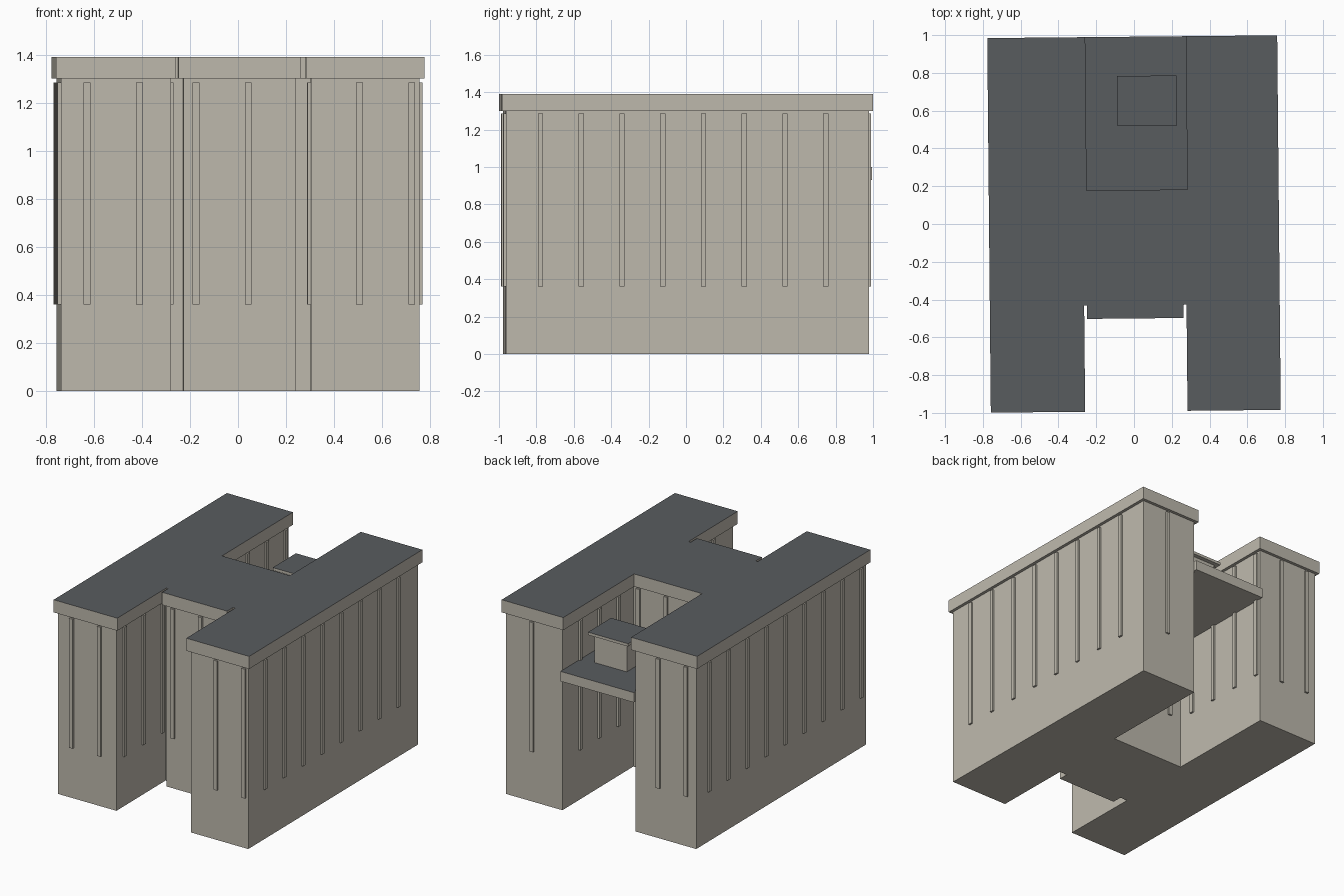
import bpy, bmesh, math
from mathutils import Vector, Matrix

if "Cube" in bpy.data.objects:
    bpy.data.objects.remove(bpy.data.objects["Cube"])

TURN = Matrix.Rotation(0.0095, 4, 'Z')   # building sits slightly askew


def material(name, rgb):
    m = bpy.data.materials.new(name)
    m.diffuse_color = (*rgb, 1)
    m.use_nodes = True
    m.node_tree.nodes["Principled BSDF"].inputs["Base Color"].default_value = m.diffuse_color
    return m


STONE = material("warm_stone", (0.515, 0.485, 0.418))
ROOF = material("roof_grey", (0.098, 0.107, 0.114))


def finish(bm, name, grey_top=False):
    bmesh.ops.recalc_face_normals(bm, faces=bm.faces)
    bm.normal_update()
    if grey_top:
        for f in bm.faces:
            f.material_index = 1 if f.normal.z > 0.9 else 0
    bm.transform(TURN)
    me = bpy.data.meshes.new(name)
    bm.to_mesh(me)
    bm.free()
    me.materials.append(STONE)
    me.materials.append(ROOF)
    ob = bpy.data.objects.new(name, me)
    bpy.context.collection.objects.link(ob)
    return ob


def prism(name, outline, z0, z1, grey_top=False):
    bm = bmesh.new()
    face = bm.faces.new([bm.verts.new((x, y, z0)) for x, y in outline])
    ext = bmesh.ops.extrude_face_region(bm, geom=[face], use_keep_orig=True)
    for v in ext["geom"]:
        if isinstance(v, bmesh.types.BMVert):
            v.co.z = z1
    return finish(bm, name, grey_top)


def rect(x0, x1, y0, y1):
    return [(x0, y0), (x1, y0), (x1, y1), (x0, y1)]


def inset(outline, d):
    """Move every edge of a right-angled counter-clockwise outline inward."""
    pts = [Vector(p) for p in outline]
    result = []
    for i, p in enumerate(pts):
        a = (p - pts[i - 1]).normalized()
        b = (pts[(i + 1) % len(pts)] - p).normalized()
        result.append(p + d * (Vector((-a.y, a.x)) + Vector((-b.y, b.x))))
    return result


# H-shaped plan, counter-clockwise from the front left corner
W, L = 0.7675, 0.9915
plan = [(-W, -L), (-0.268, -L), (-0.268, -0.43), (-0.253, -0.43),
        (-0.253, -0.5), (0.257, -0.5), (0.257, -0.43), (0.274, -0.43),
        (0.274, -L), (W, -L), (W, L), (0.284, L),
        (0.284, 0.18), (-0.249, 0.18), (-0.249, L), (-W, L)]
walls = inset(plan, 0.021)

prism("walls", walls, 0, 1.30)
prism("roof_slab", plan, 1.30, 1.39, True)

# Vertical ribs at an even spacing round the whole wall, skipping corners
STEP, RIB_W, RIB_OUT, CLEAR = 0.2179, 0.028, 0.013, 0.03
bm = bmesh.new()
travelled, mark = 0.0, STEP / 2
for i, p in enumerate(walls):
    q = walls[(i + 1) % len(walls)]
    length = (q - p).length
    along = (q - p) / length
    while mark < travelled + length:
        t = mark - travelled
        if CLEAR < t < length - CLEAR:
            c = p + along * t
            place = (Matrix.Translation((c.x, c.y, 0.8225))
                     @ Matrix.Rotation(math.atan2(along.y, along.x), 4, 'Z')
                     @ Matrix.Diagonal((RIB_W, 2 * RIB_OUT, 0.925, 1)))
            bmesh.ops.create_cube(bm, size=1, matrix=place)
        mark += STEP
    travelled += length
finish(bm, "wall_ribs")

# Raised deck between the rear wings, with a small capped plant room
prism("rear_deck", rect(-0.27, 0.305, 0.159, 0.9915), 0.93, 1.0, True)
prism("plant_room", rect(-0.053, 0.202, 0.55, 0.755), 1.0, 1.20)
prism("plant_room_cap", rect(-0.083, 0.232, 0.519, 0.784), 1.20, 1.22, True)
